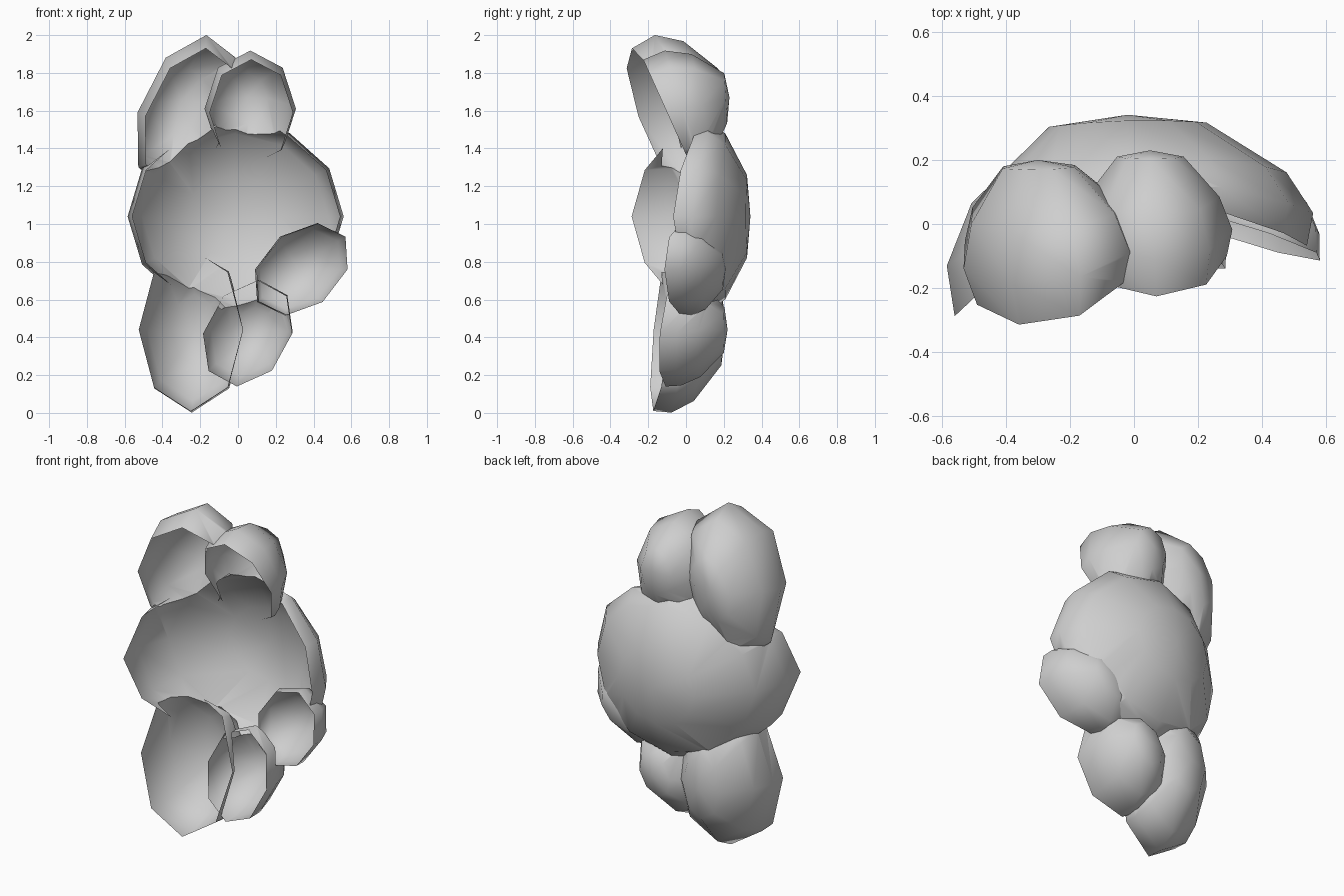
import bpy
import bmesh
from math import cos, sin, tau
from mathutils import Vector

cube = bpy.data.objects.get("Cube")
if cube:
    bpy.data.objects.remove(cube, do_unlink=True)

grey = bpy.data.materials.new("soft_grey")
grey.use_nodes = True
shade = (0.62, 0.62, 0.62, 1)
grey.diffuse_color = shade
grey.node_tree.nodes["Principled BSDF"].inputs["Base Color"].default_value = shade

# Bowl profile behind the rim: share of the bulge, share of the depth
PROFILE = ((1, .25), (.86, .56), (.43, .94))


def build_puff(name, centre, width, height, back, bulge, sides=8,
               slope_x=0, slope_z=0, lean=0, bow=0):
    """Closed bowl with an oval, tilted front rim; also returns its skin planes."""
    rim = []
    for i in range(sides):
        x = width * cos(tau * i / sides)
        z = height * sin(tau * i / sides)
        y = slope_x * x + slope_z * z - bow * x * x
        rim.append(Vector(centre) + Vector((x + lean * z, y, z)))
    middle = sum(rim, Vector()) / sides
    back = Vector(back)

    bm = bmesh.new()
    rings = [[bm.verts.new(p) for p in rim]]
    for size, depth in PROFILE:
        ring = []
        for p in rim:
            offset = (p - middle) * size * bulge
            offset.y = (p.y - middle.y) * (1 - depth)
            ring.append(bm.verts.new(middle + offset + back * depth))
        rings.append(ring)
    front = bm.verts.new(middle)
    pole = bm.verts.new(middle + back)
    skin = []
    for i in range(sides):
        j = (i + 1) % sides
        for a, b in zip(rings, rings[1:]):
            skin.append(bm.faces.new((a[i], a[j], b[j])))
            skin.append(bm.faces.new((a[i], b[j], b[i])))
        skin.append(bm.faces.new((rings[-1][i], rings[-1][j], pole)))
        bm.faces.new((rings[0][j], rings[0][i], front))
    bmesh.ops.recalc_face_normals(bm, faces=bm.faces)
    bm.normal_update()
    planes = [(f.calc_center_median(), f.normal.copy()) for f in skin]
    mesh = bpy.data.meshes.new(name)
    bm.to_mesh(mesh)
    bm.free()
    mesh.materials.append(grey)
    ob = bpy.data.objects.new(name, mesh)
    bpy.context.collection.objects.link(ob)
    return ob, planes


def open_shell(mesh, planes):
    """Keep only faces lying on the outer skin, then shade them smooth."""
    bm = bmesh.new()
    bm.from_mesh(mesh)
    bm.normal_update()
    waste = []
    for f in bm.faces:
        c = f.calc_center_median()
        if not any(f.normal.dot(n) > .99 and abs((c - p).dot(n)) < .0005
                   for p, n in planes):
            waste.append(f)
    bmesh.ops.delete(bm, geom=waste, context='FACES')
    for f in bm.faces:
        f.smooth = True
    bm.to_mesh(mesh)
    bm.free()


# Large bowl in the middle
main = build_puff("main_puff", (-.01, .04, 1.04), .55, .49, (-.01, .41, 0), 1.04,
                  sides=12, slope_x=.2, bow=.72)
# Two bowls above it
upper_right = build_puff("upper_right_puff", (-.26, -.16, 1.57), .23, .36,
                         (-.04, .36, .08), 1.14, slope_x=.4, slope_z=-.35, lean=.25)
upper_left = build_puff("upper_left_puff", (.07, -.1, 1.59), .22, .28,
                        (-.02, .33, .08), 1.1, slope_z=-.45)
# Two bowls below it
lower_right = build_puff("lower_right_puff", (-.25, -.13, .44), .275, .43,
                         (.02, .34, 0), 1.02, slope_x=.15, slope_z=.1)
lower_left = build_puff("lower_left_puff", (.05, -.08, .42), .235, .28,
                        (.02, .3, .02), 1, slope_x=-.25, slope_z=.1, lean=.2)
# Small bowl at the side
side = build_puff("side_puff", (.34, -.03, .76), .24, .24,
                  (-.02, .24, 0), 1.02, slope_x=-.35, lean=.35)

# Each bowl is trimmed where it runs inside these others
TRIMS = (
    (main, (upper_right, upper_left, lower_right, lower_left, side)),
    (upper_right, (main, upper_left)),
    (upper_left, (main,)),
    (lower_right, (main, lower_left)),
    (lower_left, (main, side)),
    (side, ()),
)
cutters = []
for (ob, _), others in TRIMS:
    for other, _ in others:
        cutter = bpy.data.objects.new("cutter", other.data)
        bpy.context.collection.objects.link(cutter)
        cutter.hide_render = True
        cutters.append(cutter)
        mod = ob.modifiers.new("trim", 'BOOLEAN')
        mod.operation = 'DIFFERENCE'
        mod.solver = 'EXACT'
        mod.object = cutter

bpy.context.view_layer.update()
graph = bpy.context.evaluated_depsgraph_get()
trimmed = [bpy.data.meshes.new_from_object(ob.evaluated_get(graph))
           for (ob, _), _ in TRIMS]
for cutter in cutters:
    bpy.data.objects.remove(cutter, do_unlink=True)
for ((ob, planes), _), mesh in zip(TRIMS, trimmed):
    ob.modifiers.clear()
    ob.data = mesh
    open_shell(mesh, planes)
